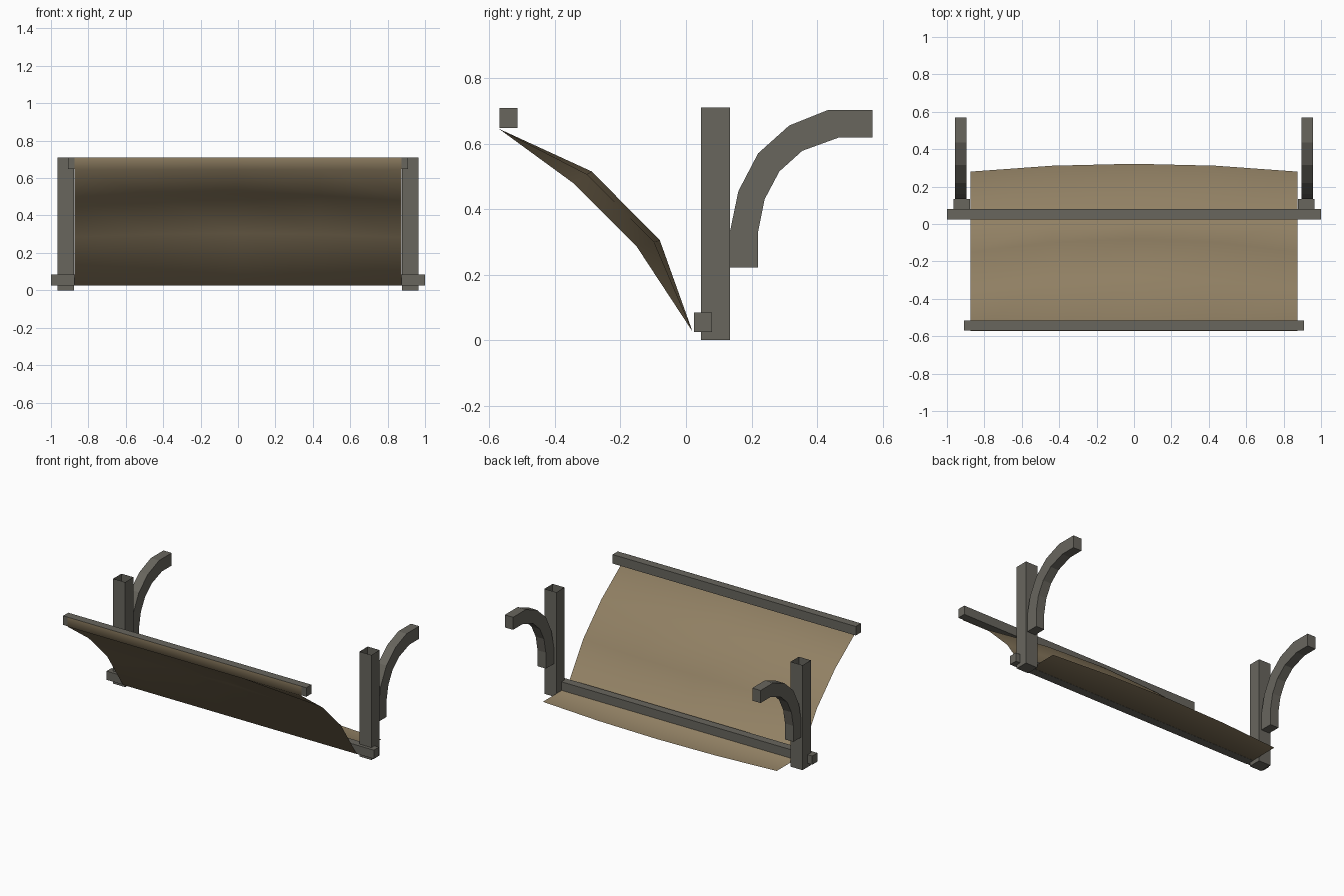
import bpy, bmesh

if "Cube" in bpy.data.objects:
    bpy.data.objects.remove(bpy.data.objects["Cube"])

def material(name, rgb):
    m = bpy.data.materials.new(name)
    m.diffuse_color = (*rgb, 1)
    m.use_nodes = True
    m.node_tree.nodes["Principled BSDF"].inputs["Base Color"].default_value = m.diffuse_color
    return m

GREY = material("weathered_grey_wood", (0.138, 0.132, 0.111))
TAN = material("tan_canvas", (0.285, 0.218, 0.127))

def finish(bm, name, mat, smooth=False):
    me = bpy.data.meshes.new(name)
    bm.to_mesh(me)
    bm.free()
    me.materials.append(mat)
    for p in me.polygons:
        p.use_smooth = smooth
    ob = bpy.data.objects.new(name, me)
    bpy.context.collection.objects.link(ob)
    return ob

def box(name, lo, hi, open_top=False):
    bm = bmesh.new()
    bmesh.ops.create_cube(bm, size=1)
    for v in bm.verts:
        v.co = [(a + b) / 2 + c * (b - a) for a, b, c in zip(lo, hi, v.co)]
    if open_top:
        bm.normal_update()
        top = [f for f in bm.faces if f.normal.z > 0.9]
        bmesh.ops.delete(bm, geom=top, context='FACES_ONLY')
    return finish(bm, name, GREY)

# Horizontal rails
box("lower_rail", (-1, 0.024, 0.025), (1, 0.079, 0.084))
box("upper_rail", (-0.91, -0.57, 0.648), (0.91, -0.515, 0.709))

# Curved bracket outline: outer and inner edges as (y, z)
OUTER = [(.135, .222), (.135, .335), (.16, .455), (.22, .57), (.315, .655), (.435, .703), (.57, .703)]
INNER = [(.22, .222), (.22, .33), (.24, .43), (.285, .515), (.355, .578), (.465, .618), (.57, .618)]

def bracket(name, x0, x1):
    bm = bmesh.new()
    rings = []
    for o, i in zip(OUTER, INNER):
        rings.append([bm.verts.new(c) for c in
                      ((x0, *o), (x1, *o), (x1, *i), (x0, *i))])
    for a, b in zip(rings, rings[1:]):
        for k in range(4):
            n = (k + 1) % 4
            bm.faces.new((a[k], a[n], b[n], b[k]))
    bm.faces.new(rings[0])
    bm.faces.new(rings[-1])
    bmesh.ops.recalc_face_normals(bm, faces=bm.faces)
    finish(bm, name, GREY)

# Posts and brackets on both sides
for side, s in (("left", -1), ("right", 1)):
    xs = sorted((s * 0.877, s * 0.966))
    box(side + "_post", (xs[0], 0.046, 0), (xs[1], 0.134, 0.71), open_top=True)
    bracket(side + "_bracket", *sorted((s * 0.895, s * 0.957)))

# Canvas sheet: profile at the side edges, and at the billowing centre
EDGE = [(-.571, .709), (-.571, .645), (-.345, .48), (-.15, .285), (.02, .026), (.28, .026)]
CENTRE = [(-.571, .709), (-.571, .645), (-.288, .515), (-.08, .305), (.02, .026), (.322, .026)]
bm = bmesh.new()
cols = []
for i in range(5):
    t = (i - 2) / 2
    w = 1 - t * t
    cols.append([bm.verts.new((t * 0.875, e[0] + w * (c[0] - e[0]), e[1] + w * (c[1] - e[1])))
                 for e, c in zip(EDGE, CENTRE)])
for a, b in zip(cols, cols[1:]):
    for k in range(len(a) - 1):
        bm.faces.new((a[k], a[k + 1], b[k + 1], b[k]))
bm.normal_update()
finish(bm, "canvas_sheet", TAN, smooth=True)
